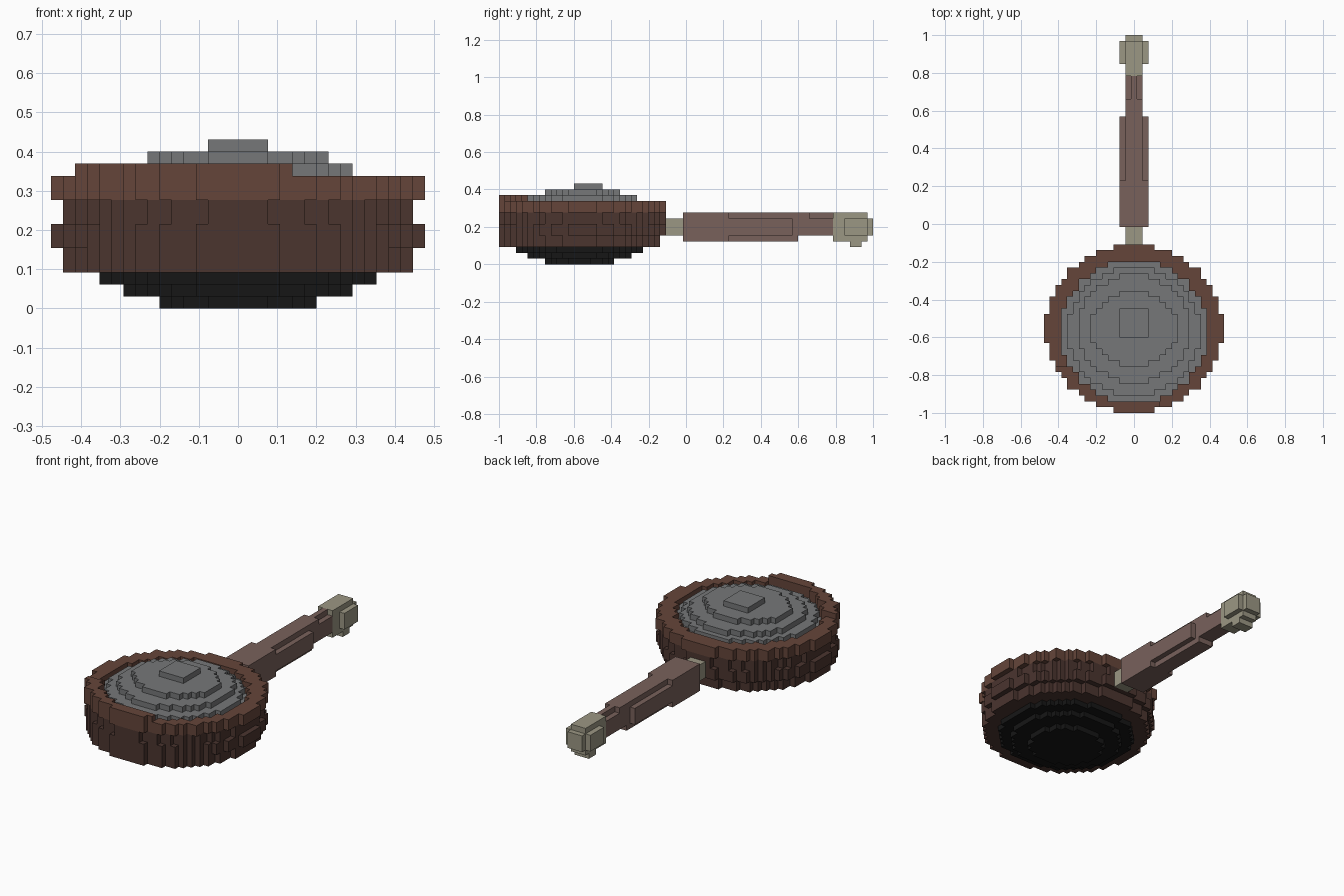
import bpy, bmesh

if "Cube" in bpy.data.objects:
    bpy.data.objects.remove(bpy.data.objects["Cube"])

V = 2 / 65            # edge of one cube; the model is a stepped block sculpture
cells = {}            # (i, j, k) -> part name; x centred, y from the front, z from the floor


def disc(part, layers, cy, rx, ry, keep=lambda i, j: True):
    """Fill an elliptical slab of cubes on the given layers."""
    for k in layers:
        for i in range(-16, 17):
            for j in range(0, 30):
                if (i / rx) ** 2 + ((j + 0.5 - cy) / ry) ** 2 <= 1 and keep(i, j):
                    cells[i, j, k] = part


def clear(layers, cy, rx, ry):
    for c in list(cells):
        if c[2] in layers and (c[0] / rx) ** 2 + ((c[1] + 0.5 - cy) / ry) ** 2 <= 1:
            del cells[c]


def bar(part, half, j0, j1, k0, k1):
    """Fill a box of cubes, centred on x, end indices exclusive."""
    for i in range(-half, half + 1):
        for j in range(j0, j1):
            for k in range(k0, k1):
                cells[i, j, k] = part


# Handle: neck, grip and rounded tip
bar("neck", 1, 26, 32, 5, 8)
bar("grip", 2, 32, 40, 4, 9)
bar("grip", 2, 40, 51, 5, 8)
bar("grip", 1, 40, 52, 4, 9)
bar("grip", 1, 52, 59, 5, 8)
bar("grip", 0, 52, 59, 5, 9)
bar("grip", 1, 52, 54, 8, 9)
bar("handle_tip", 1, 58, 65, 5, 8)
bar("handle_tip", 1, 58, 64, 4, 9)
bar("handle_tip", 2, 60, 64, 5, 8)
bar("handle_tip", 1, 61, 63, 3, 9)

# Dark stepped base
disc("base", [0], 14, 6.6, 6.0)
disc("base", [1], 14, 9.6, 9.0)
disc("base", [2], 14, 11.7, 11.1)

# Case wall with two raised bands
disc("case_wall", [3, 4], 14, 14.4, 13.9)
disc("case_wall", [5, 6], 14.5, 15.2, 14.4)
disc("case_wall", [7, 8], 14.5, 14.5, 14.2)
disc("rim", [9, 10], 14.5, 15.2, 14.5)
disc("rim", [11], 14.5, 15.2, 14.5, lambda i, j: -13 <= i <= 4 and j < 8)
clear([9, 10, 11], 14, 12.6, 12.2)

# Domed glass
disc("glass", [9], 14, 12.6, 12.2)
disc("glass", [10], 14, 11.5, 11.1)
disc("glass", [11], 14.5, 9.5, 9.4)
disc("glass", [12], 14.5, 7.4, 6.5)
bar("glass", 2, 13, 18, 13, 14)

COLOURS = {
    "neck": (0.33, 0.31, 0.23, 1),
    "grip": (0.19, 0.12, 0.105, 1),
    "handle_tip": (0.33, 0.31, 0.23, 1),
    "base": (0.008, 0.008, 0.008, 1),
    "case_wall": (0.07, 0.035, 0.028, 1),
    "rim": (0.13, 0.06, 0.042, 1),
    "glass": (0.18, 0.185, 0.19, 1),
}
# The four corners of each cube side, keyed by its outward direction
SIDES = {
    (1, 0, 0): [(1, 0, 0), (1, 1, 0), (1, 1, 1), (1, 0, 1)],
    (-1, 0, 0): [(0, 0, 0), (0, 0, 1), (0, 1, 1), (0, 1, 0)],
    (0, 1, 0): [(0, 1, 0), (0, 1, 1), (1, 1, 1), (1, 1, 0)],
    (0, -1, 0): [(0, 0, 0), (1, 0, 0), (1, 0, 1), (0, 0, 1)],
    (0, 0, 1): [(0, 0, 1), (1, 0, 1), (1, 1, 1), (0, 1, 1)],
    (0, 0, -1): [(0, 0, 0), (0, 1, 0), (1, 1, 0), (1, 0, 0)],
}

# Skin each part: only the exposed cube sides become faces
for part, colour in COLOURS.items():
    bm = bmesh.new()
    corners = {}
    for (i, j, k), owner in cells.items():
        if owner != part:
            continue
        for (dx, dy, dz), quad in SIDES.items():
            if (i + dx, j + dy, k + dz) in cells:
                continue
            face = []
            for a, b, c in quad:
                key = (i + a, j + b, k + c)
                if key not in corners:
                    corners[key] = bm.verts.new(
                        ((key[0] - 0.5) * V, key[1] * V - 1, key[2] * V))
                face.append(corners[key])
            bm.faces.new(face)
    # Merge coplanar squares into larger flat faces
    bmesh.ops.dissolve_limit(bm, angle_limit=0.01, verts=bm.verts, edges=bm.edges)
    mesh = bpy.data.meshes.new(part)
    bm.to_mesh(mesh)
    bm.free()
    material = bpy.data.materials.new(part + "_colour")
    material.diffuse_color = colour
    material.use_nodes = True
    material.node_tree.nodes["Principled BSDF"].inputs["Base Color"].default_value = material.diffuse_color
    mesh.materials.append(material)
    bpy.context.collection.objects.link(bpy.data.objects.new(part, mesh))
